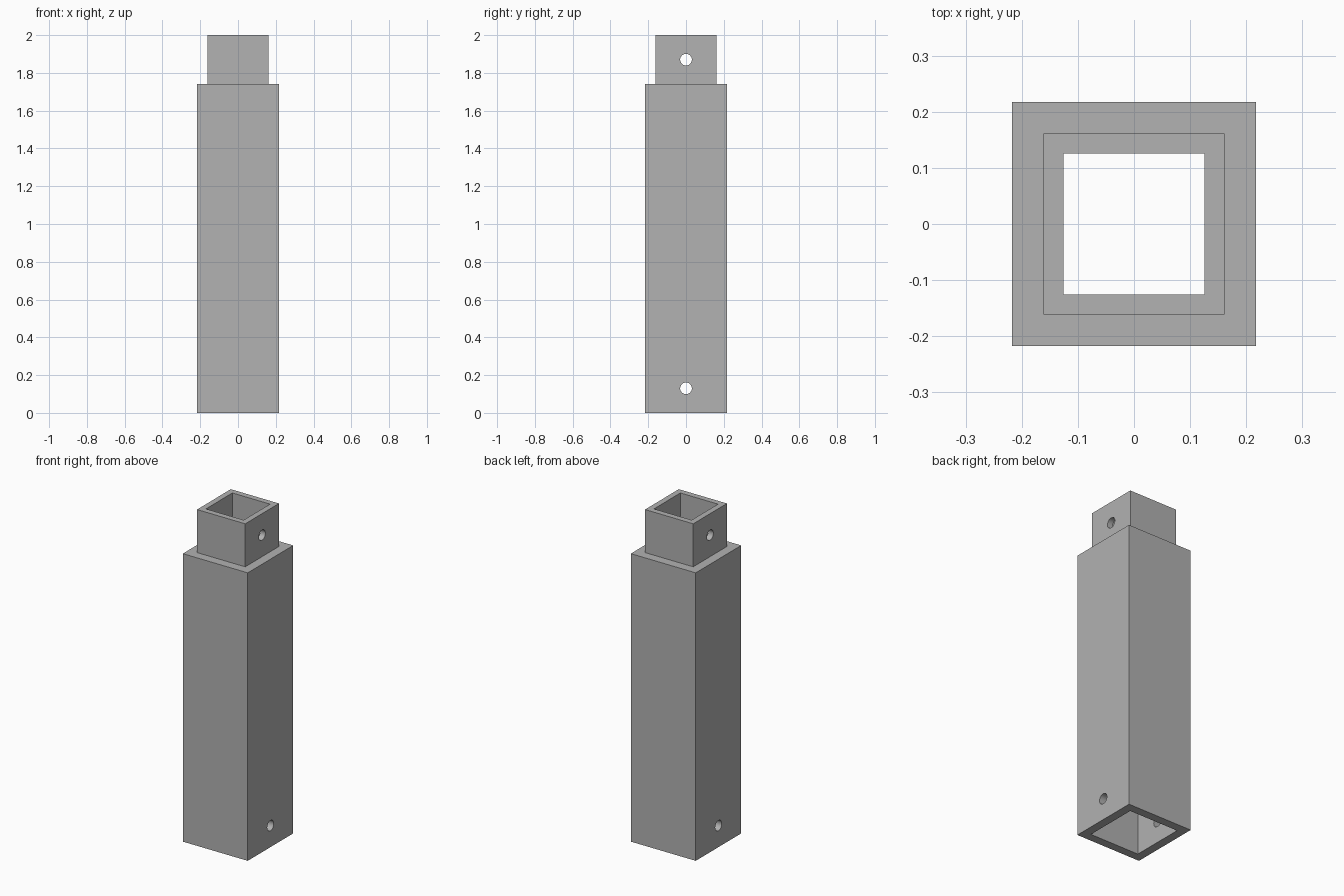
import bpy, bmesh, math
from mathutils import Matrix

cube = bpy.data.objects.get("Cube")
if cube:
    bpy.data.objects.remove(cube, do_unlink=True)

# Single flat grey
grey = bpy.data.materials.new("mid grey")
grey.use_nodes = True
colour = (0.445, 0.445, 0.445, 1)
grey.diffuse_color = colour
grey.node_tree.nodes["Principled BSDF"].inputs["Base Color"].default_value = colour


def add_object(name, bm):
    bmesh.ops.recalc_face_normals(bm, faces=bm.faces)
    mesh = bpy.data.meshes.new(name)
    bm.to_mesh(mesh)
    bm.free()
    mesh.materials.append(grey)
    obj = bpy.data.objects.new(name, mesh)
    bpy.context.collection.objects.link(obj)
    return obj


def square_tube(name, profile):
    """Sweep a closed (half width, height) profile around four sides."""
    bm = bmesh.new()
    rings = [[bm.verts.new((sx * w, sy * w, z))
              for sx, sy in ((-1, -1), (1, -1), (1, 1), (-1, 1))]
             for w, z in profile]
    for i, lower in enumerate(rings):
        upper = rings[(i + 1) % len(rings)]
        for j in range(4):
            k = (j + 1) % 4
            bm.faces.new((lower[j], lower[k], upper[k], upper[j]))
    return add_object(name, bm)


# Post: outer body, shoulder, spigot, narrow bore, wide socket underneath
BODY, SPIGOT, BORE, SOCKET = 0.217, 0.161, 0.126, 0.165
SHOULDER, TOP, SOCKET_TOP = 1.74, 2.0, 0.27
post = square_tube("hollow_post", [
    (BODY, 0), (BODY, SHOULDER), (SPIGOT, SHOULDER), (SPIGOT, TOP),
    (BORE, TOP), (BORE, SOCKET_TOP), (SOCKET, SOCKET_TOP), (SOCKET, 0)])

# Pin holes running side to side through the socket and spigot
bm = bmesh.new()
for z in (0.13, 1.87):
    bmesh.ops.create_cone(
        bm, cap_ends=True, segments=32, radius1=0.031, radius2=0.031, depth=1,
        matrix=Matrix.Translation((0, 0, z)) @ Matrix.Rotation(math.pi / 2, 4, "Y"))
cutter = add_object("pin_hole_cutter", bm)
cutter.hide_render = True

cut = post.modifiers.new("pin holes", "BOOLEAN")
cut.operation = "DIFFERENCE"
cut.solver = "EXACT"
cut.object = cutter

bpy.context.view_layer.objects.active = post
post.select_set(True)
bpy.ops.object.modifier_apply(modifier=cut.name)
bpy.data.objects.remove(cutter, do_unlink=True)
bpy.ops.object.shade_smooth_by_angle(angle=math.radians(30))
